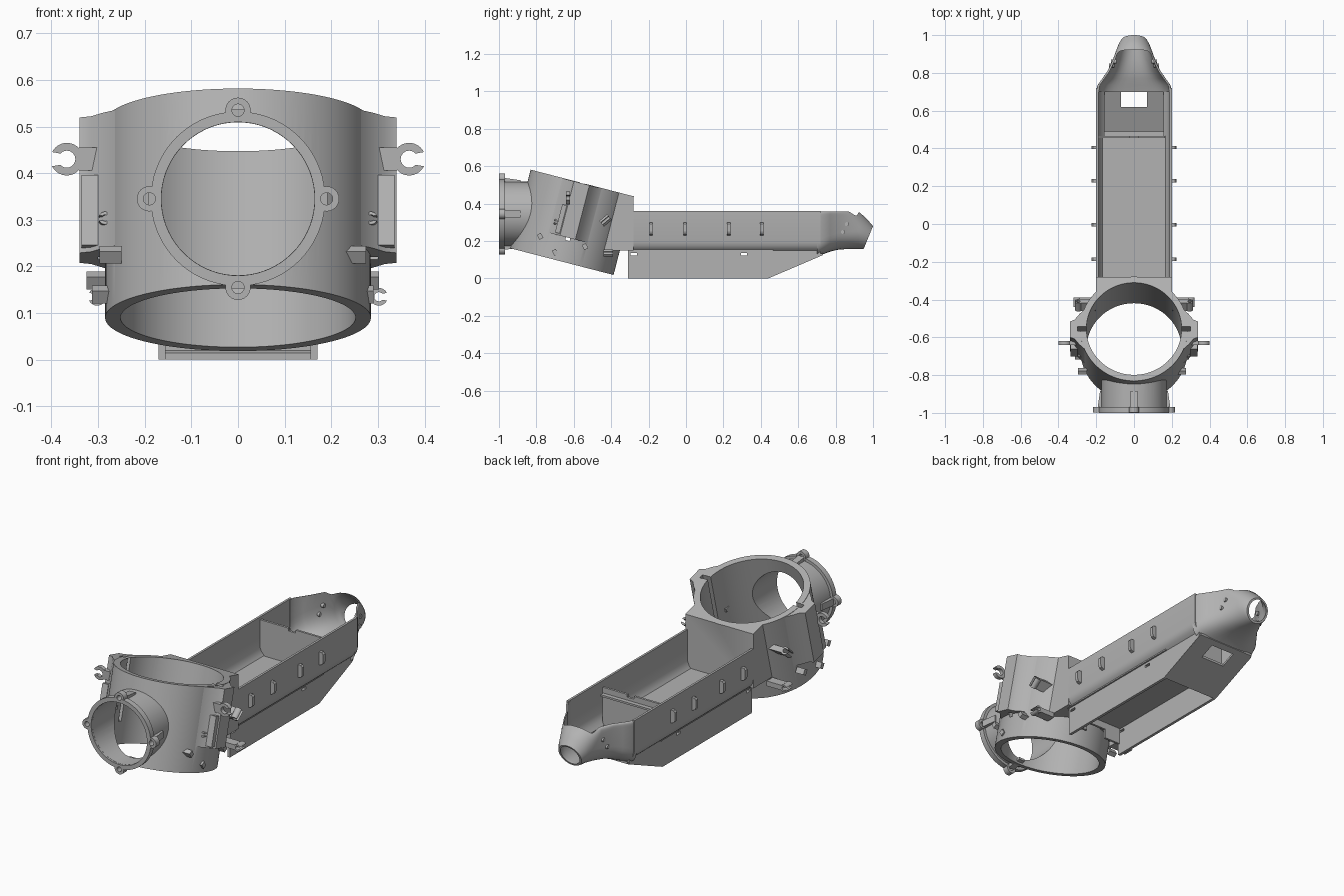
import bpy, bmesh, math
from mathutils import Matrix, Vector

if "Cube" in bpy.data.objects:
    bpy.data.objects.remove(bpy.data.objects["Cube"], do_unlink=True)

grey = bpy.data.materials.new("plain_grey")
grey.use_nodes = True
GREY = (0.45, 0.45, 0.45, 1)
grey.diffuse_color = GREY
grey.node_tree.nodes["Principled BSDF"].inputs["Base Color"].default_value = GREY

TILT = Matrix.Translation((0, -0.609, 0.30)) @ Matrix.Rotation(math.radians(-14.5), 4, 'X')
PLACE = {'x': lambda p, d: (d, p[0], p[1]),
         'y': lambda p, d: (p[0], d, p[1]),
         'z': lambda p, d: (p[0], p[1], d)}


def finish(name, bm, matrix=None):
    if matrix:
        bm.transform(matrix)
    bmesh.ops.recalc_face_normals(bm, faces=bm.faces)
    me = bpy.data.meshes.new(name)
    bm.to_mesh(me)
    bm.free()
    me.materials.append(grey)
    ob = bpy.data.objects.new(name, me)
    bpy.context.collection.objects.link(ob)
    return ob


def loft(name, rings, matrix=None):
    bm = bmesh.new()
    loops = [[bm.verts.new(p) for p in r] for r in rings]
    n = len(loops[0])
    for a, b in zip(loops, loops[1:]):
        for i in range(n):
            bm.faces.new((a[i], a[(i + 1) % n], b[(i + 1) % n], b[i]))
    bm.faces.new(loops[0])
    bm.faces.new(loops[-1])
    return finish(name, bm, matrix)


def prism(name, pts, axis, a, b, matrix=None):
    return loft(name, [[PLACE[axis](p, d) for p in pts] for d in (a, b)], matrix)


def box(name, x, y, z, matrix=None):
    return prism(name, [(x[0], y[0]), (x[1], y[0]), (x[1], y[1]), (x[0], y[1])], 'z', *z, matrix)


def disc(cx, cy, r, n=24, start=0.0, end=math.tau, closed=True):
    steps = n if closed else n - 1
    return [(cx + r * math.cos(start + (end - start) * i / steps),
             cy + r * math.sin(start + (end - start) * i / steps)) for i in range(n)]


def combine(ob, others, op='DIFFERENCE'):
    for o in others:
        m = ob.modifiers.new("bool", 'BOOLEAN')
        m.object, m.operation, m.solver = o, op, 'EXACT'
        dg = bpy.context.evaluated_depsgraph_get()
        me = bpy.data.meshes.new_from_object(ob.evaluated_get(dg))
        ob.modifiers.clear()
        ob.data = me
        bpy.data.objects.remove(o, do_unlink=True)
    return ob


def smooth(ob):
    bpy.ops.object.select_all(action='DESELECT')
    ob.select_set(True)
    bpy.context.view_layer.objects.active = ob
    bpy.ops.object.shade_smooth_by_angle(angle=math.radians(32))


# Tilted drum with the front pipe, side bosses and the block joining the tray
drum = prism("drum", disc(0, 0, 0.285, 96), 'z', -0.217, 0.217, TILT)
parts = [prism("pipe", disc(0, 0.345, 0.172, 72), 'y', -0.99, -0.75),
         prism("joint", [(-0.5, 0.15), (-0.28, 0.15), (-0.28, 0.439), (-0.5, 0.496)], 'x', -0.2, 0.2)]
for s in (1, -1):
    outline = [(0.24, -0.13), (0.29, -0.085), (0.315, -0.055), (0.34, -0.045),
               (0.34, 0.04), (0.315, 0.05), (0.29, 0.08), (0.24, 0.13)]
    parts.append(prism("boss", [(s * x, y) for x, y in outline], 'z', -0.085, 0.215, TILT))
combine(drum, parts, 'UNION')
bores = [prism("bore", disc(0, 0, 0.252, 96), 'z', -0.4, 0.4, TILT),
         prism("pipe_bore", disc(0, 0.345, 0.164, 72), 'y', -1.1, -0.7)]
bores += [box("slot", sorted((s * 0.23, s * 0.3)), (-0.012, 0.012), (-0.1, 0.3), TILT) for s in (1, -1)]
smooth(combine(drum, bores))

# Pipe flange with four screw ears and ribs
flange = prism("pipe_flange", disc(0, 0.345, 0.187, 72), 'y', -1, -0.97)
ears = [(0.19 * math.cos(k * math.pi / 2), 0.345 + 0.19 * math.sin(k * math.pi / 2)) for k in range(4)]
combine(flange, [prism("ear", disc(x, z, 0.027), 'y', -0.999, -0.968) for x, z in ears], 'UNION')
combine(flange, [prism("hole", disc(x, z, 0.013), 'y', -1.1, -0.9) for x, z in ears]
        + [prism("mouth", disc(0, 0.345, 0.1645, 72), 'y', -1.1, -0.9)])
smooth(flange)
for k in range(4):
    turn = Matrix.Translation((0, 0, 0.345)) @ Matrix.Rotation(k * math.pi / 2, 4, 'Y')
    prism("flange_rib", [(-0.97, 0.168), (-0.885, 0.168), (-0.885, 0.18), (-0.97, 0.192)],
          'x', -0.018, 0.018, turn)


# Open hooks around the drum
def hook(name, s, pos, r, thick, reach, spin=0.0):
    gap = 0.45
    pts = disc(0, 0, r, 28, gap, math.tau - gap, False)
    pts += disc(0, 0, r * 0.52, 28, math.tau - gap * 1.6, gap * 1.6, False)
    m = Matrix.Translation((s * pos[0], pos[1], pos[2])) @ Matrix.Scale(s, 4, (1, 0, 0)) \
        @ Matrix.Rotation(spin, 4, 'X')
    smooth(prism(name, pts, 'y', -thick / 2, thick / 2, m))
    box(name + "_arm", (-reach, -r * 0.75), (-thick / 2, thick / 2), (-r * 0.7, r * 0.7), m)


for s in (1, -1):
    hook("large_hook", s, (0.367, -0.63, 0.43), 0.035, 0.022, 0.1)
    hook("lower_hook", s, (0.302, -0.415, 0.135), 0.019, 0.05, 0.1)
    hook("rear_hook", s, (0.295, -0.43, 0.31), 0.02, 0.055, 0.09, math.radians(40))
    hook("middle_hook", s, (0.285, -0.69, 0.30), 0.014, 0.03, 0.05, math.radians(-15))
    # Small tabs low on the drum
    for y, z, x in ((-0.78, 0.225, 0.262), (-0.70, 0.14, 0.278), (-0.54, 0.17, 0.29)):
        m = Matrix.Translation((s * x, y, z)) @ Matrix.Rotation(math.radians(30), 4, 'X')
        box("drum_tab", (-0.035, 0.012), (-0.012, 0.012), (-0.015, 0.015), m)
    # Slanted guide bar on the boss
    box("boss_bar", sorted((s * 0.3, s * 0.335)), (-0.075, -0.05), (-0.075, 0.08), TILT)

# Tray side walls, with the skirt cut by the sloping underside
for s, side in ((1, "left"), (-1, "right")):
    section = [(0.2, 0.36), (0.2, 0.195), (0.195, 0.175), (0.186, 0.16), (0.172, 0.148), (0.17, 0),
               (0.155, 0), (0.155, 0.145), (0.175, 0.165), (0.188, 0.195), (0.188, 0.36)]
    wall = prism(side + "_wall", [(s * x, z) for x, z in section], 'y', -0.31, 0.72)
    bm = bmesh.new()
    bm.from_mesh(wall.data)
    res = bmesh.ops.bisect_plane(bm, geom=bm.verts[:] + bm.edges[:] + bm.faces[:],
                                 plane_co=(0, 0.44, 0), plane_no=Vector((0, -0.12, 0.28)).normalized(),
                                 clear_inner=True)
    bmesh.ops.holes_fill(bm, edges=[e for e in bm.edges if e.is_boundary])
    bmesh.ops.recalc_face_normals(bm, faces=bm.faces)
    bm.to_mesh(wall.data)
    bm.free()
    combine(wall, [box("vent", (-0.3, 0.3), (y - 0.017, y + 0.017), (0.123, 0.136)) for y in (-0.28, 0.31)])
    smooth(wall)
    # Cable clips along the side
    for y in (-0.187, -0.005, 0.228, 0.405):
        x = s * 0.198
        prism("side_clip", [(x, 0.23), (x + s * 0.02, 0.237), (x + s * 0.026, 0.25),
                            (x + s * 0.026, 0.29), (x + s * 0.018, 0.3), (x, 0.3)],
              'y', y - 0.009, y + 0.009)
    # Nose pegs
    for y, z, x in ((0.86, 0.29, 0.122), (0.84, 0.248, 0.132)):
        smooth(prism("nose_peg", disc(y, z, 0.011, 16), 'x', s * (x - 0.03), s * x))

# Floors, divider and end plates of the tray
box("tray_floor", (-0.18, 0.18), (-0.31, 0.465), (0.148, 0.158))
slope = prism("sloped_floor", [(0.44, 0), (0.73, 0.124), (0.73, 0.136), (0.44, 0.014)], 'x', -0.168, 0.168)
combine(slope, [box("window", (-0.07, 0.07), (0.62, 0.70), (0, 0.3))])
divider = prism("divider", [(-0.16, 0.012), (0.16, 0.012), (0.16, 0.155), (0.165, 0.165), (0.165, 0.345),
                            (0.02, 0.345), (0.02, 0.33), (-0.02, 0.33), (-0.02, 0.345),
                            (-0.19, 0.345), (-0.19, 0.19), (-0.16, 0.155)], 'y', 0.455, 0.467)
box("divider_lip", (-0.16, 0.16), (0.465, 0.49), (0.305, 0.315))
prism("skirt_front", [(-0.165, 0.06), (-0.06, 0.06), (-0.06, 0.11), (0.06, 0.11), (0.06, 0.06),
                      (0.165, 0.06), (0.165, 0.15), (-0.165, 0.15)], 'y', -0.31, -0.298)


# Nose: open trough narrowing to a round spout
def ring(ytop, ybot, hw, zb, zt, low, up, n=48):
    pts = []
    mid, half = (zb + zt) / 2, (zt - zb) / 2
    for i in range(n):
        a = math.tau * (i + 0.5) / n
        c, d = math.cos(a), math.sin(a)
        e = 2 / (up if d > 0 else low)
        x = hw * math.copysign(abs(c) ** e, c)
        z = mid + half * math.copysign(abs(d) ** e, d)
        pts.append((x, ybot + (ytop - ybot) * (z - zb) / (zt - zb), z))
    return pts


sections = [(0.70, 0.70, 0.2, 0.112, 0.36, 4.5, 20), (0.735, 0.735, 0.193, 0.13, 0.36, 4, 20),
            (0.77, 0.77, 0.168, 0.143, 0.36, 3.3, 20), (0.81, 0.81, 0.14, 0.153, 0.36, 2.8, 20),
            (0.87, 0.87, 0.112, 0.158, 0.36, 2.4, 12), (0.93, 0.92, 0.092, 0.158, 0.352, 2, 2.4),
            (0.97, 0.94, 0.08, 0.158, 0.315, 2, 2), (1.0, 0.95, 0.066, 0.158, 0.28, 2, 2)]
nose = loft("nose", [ring(*q) for q in sections])
inner = []
for i, (yt, yb, hw, zb, zt, low, up) in enumerate(sections):
    top = 0.44 if i < 5 else zt - 0.012
    inner.append(ring(yt, yb, hw - 0.012, zb + 0.012, top, low, up))
inner[0] = [(x, y - 0.02, z) for x, y, z in inner[0]]
inner.append([(x, y + 0.02, z - 0.008) for x, y, z in inner[-1]])
smooth(combine(nose, [loft("nose_hollow", inner)]))
